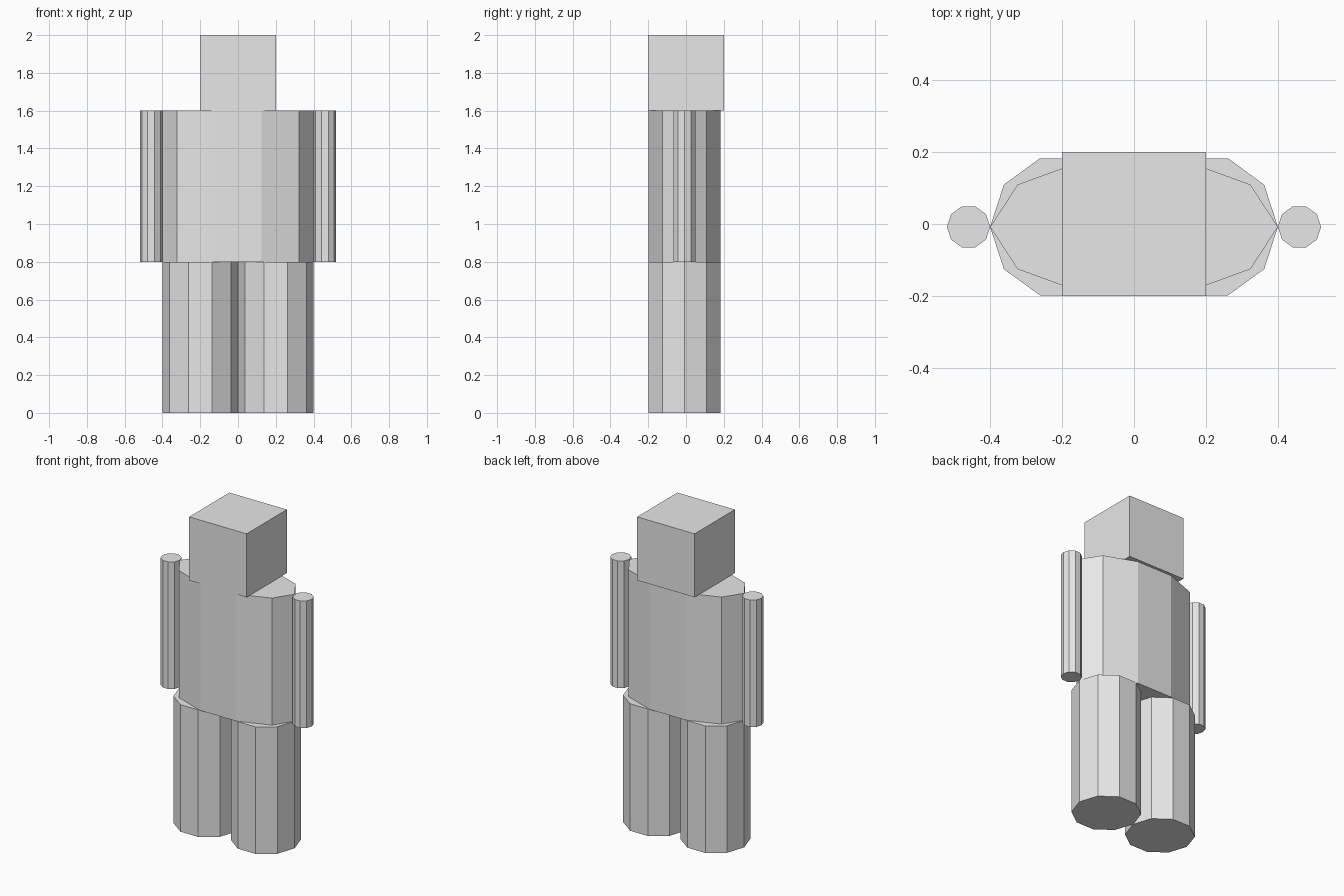
import bpy

cube = bpy.data.objects.get("Cube")
if cube:
    bpy.data.objects.remove(cube, do_unlink=True)

GREY = (0.8, 0.8, 0.8, 1.0)
grey = bpy.data.materials.new("plain_grey")
grey.use_nodes = True
grey.diffuse_color = GREY
grey.node_tree.nodes["Principled BSDF"].inputs["Base Color"].default_value = GREY

SIDES = 10
BODY_Y = -0.008   # the body sits slightly forward of the head centre
HIP, SHOULDER, CROWN = 0.8, 1.6, 2.0


def finish(name):
    obj = bpy.context.object
    obj.name = name
    bpy.ops.object.transform_apply(location=False, rotation=False, scale=True)
    obj.data.materials.append(grey)


def column(name, x, radius_x, radius_y, bottom, top):
    """Flat-faced ten-sided column with a corner pointing sideways."""
    bpy.ops.mesh.primitive_cylinder_add(
        vertices=SIDES, radius=1, depth=1, location=(x, BODY_Y, (bottom + top) / 2))
    obj = bpy.context.object
    # Turn the ring a quarter so corners lie on the x axis
    for v in obj.data.vertices:
        v.co.x, v.co.y = -v.co.y, v.co.x
    obj.scale = (radius_x, radius_y, top - bottom)
    finish(name)


# Torso, a widened column
column("torso", 0, 0.4, 0.2, HIP, SHOULDER)

# Legs and arms on both sides
for side, sign in (("left", 1), ("right", -1)):
    column(side + "_leg", sign * 0.2, 0.2, 0.2, 0, HIP)
    column(side + "_arm", sign * 0.46, 0.06, 0.06, HIP, SHOULDER)

# Head
bpy.ops.mesh.primitive_cube_add(size=CROWN - SHOULDER, location=(0, 0, (SHOULDER + CROWN) / 2))
finish("head")
